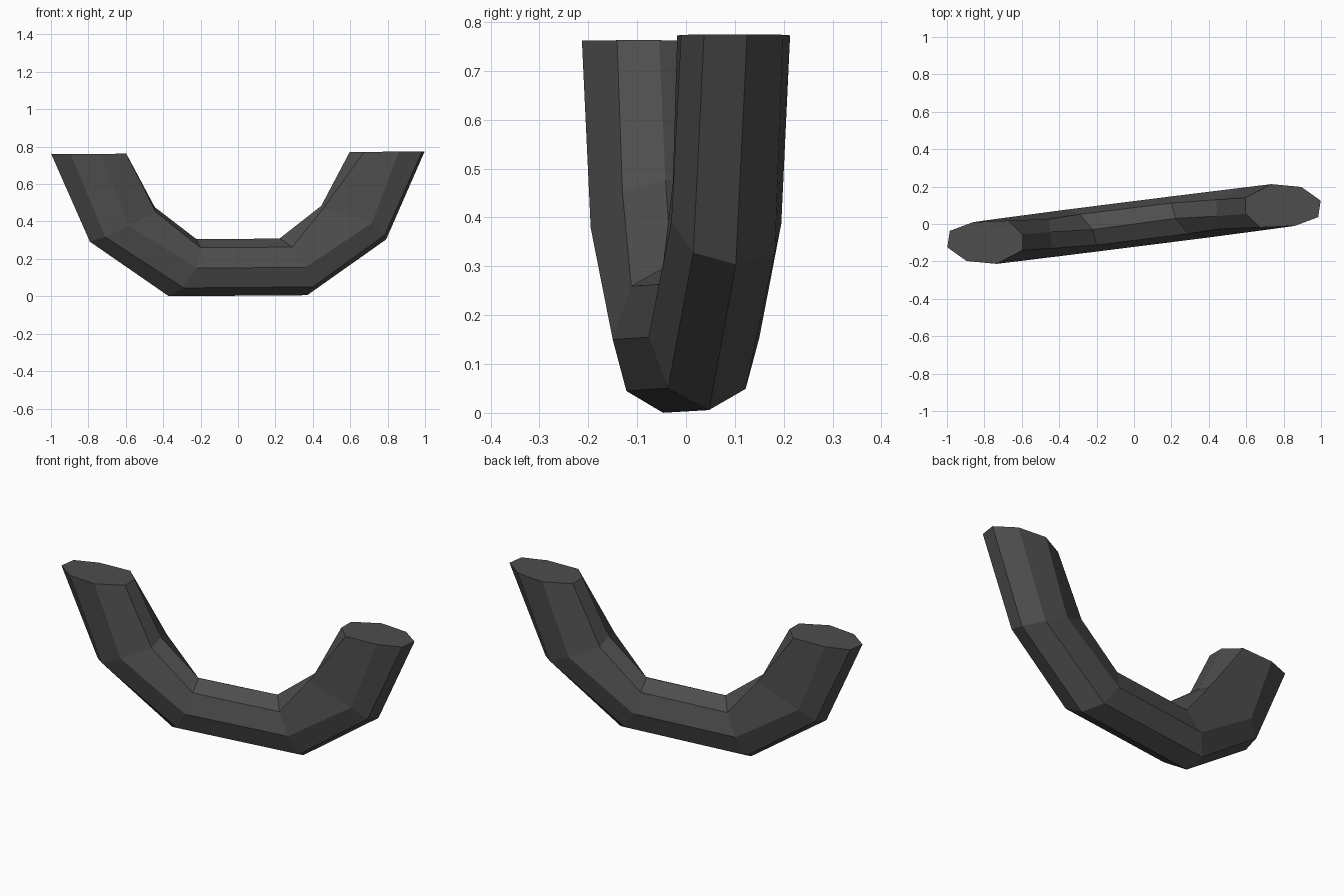
import bpy, bmesh
from mathutils import Vector

if "Cube" in bpy.data.objects:
    bpy.data.objects.remove(bpy.data.objects["Cube"])

# Eight-sided rings of the right half, each starting at the outer/bottom ridge
# and going round by the front, the inner ridge and the back.
top = 0.767
CAP = [(0.998, 0.125, top), (0.985, 0.037, top), (0.86, -0.01, top), (0.675, -0.018, top),
       (0.597, 0.055, top), (0.597, 0.141, top), (0.735, 0.213, top), (0.895, 0.198, top)]
ELBOW = [(0.792, 0.102, 0.298), (0.785, 0.015, 0.322), (0.715, -0.03, 0.385), (0.455, -0.027, 0.465),
         (0.445, 0.042, 0.48), (0.44, 0.13, 0.455), (0.585, 0.195, 0.383), (0.71, 0.182, 0.322)]
BASE = [(0.37, 0.047, 0.003), (0.40, -0.037, 0.047), (0.36, -0.077, 0.152), (0.29, -0.052, 0.261),
        (0.222, 0.03, 0.307), (0.20, 0.112, 0.261), (0.22, 0.15, 0.152), (0.29, 0.122, 0.047)]


def half_turn(ring):
    """Same ring turned 180 degrees about z, re-ordered to follow the same ridges."""
    return [(-ring[-i % 8][0], -ring[-i % 8][1], ring[-i % 8][2]) for i in range(8)]


def tilt(p):
    """The right arm sits slightly higher than the left."""
    return Vector((p[0], p[1], p[2] + 0.0075 * p[0]))


rings = [CAP, ELBOW, BASE, half_turn(BASE), half_turn(ELBOW), half_turn(CAP)]

# Bent tube, bridged ring to ring and closed with flat ends
bm = bmesh.new()
loops = [[bm.verts.new(tilt(p)) for p in ring] for ring in rings]
for a, b in zip(loops, loops[1:]):
    for i in range(8):
        j = (i + 1) % 8
        bm.faces.new((a[i], a[j], b[j], b[i]))
bm.faces.new(loops[0])
bm.faces.new(loops[-1])
bmesh.ops.recalc_face_normals(bm, faces=bm.faces)

mesh = bpy.data.meshes.new("bent_tube")
bm.to_mesh(mesh)
bm.free()

# Single dark grey colour
mat = bpy.data.materials.new("dark grey")
mat.diffuse_color = (0.075, 0.075, 0.075, 1)
mat.use_nodes = True
mat.node_tree.nodes["Principled BSDF"].inputs["Base Color"].default_value = mat.diffuse_color
mesh.materials.append(mat)

tube = bpy.data.objects.new("bent_tube", mesh)
bpy.context.collection.objects.link(tube)
